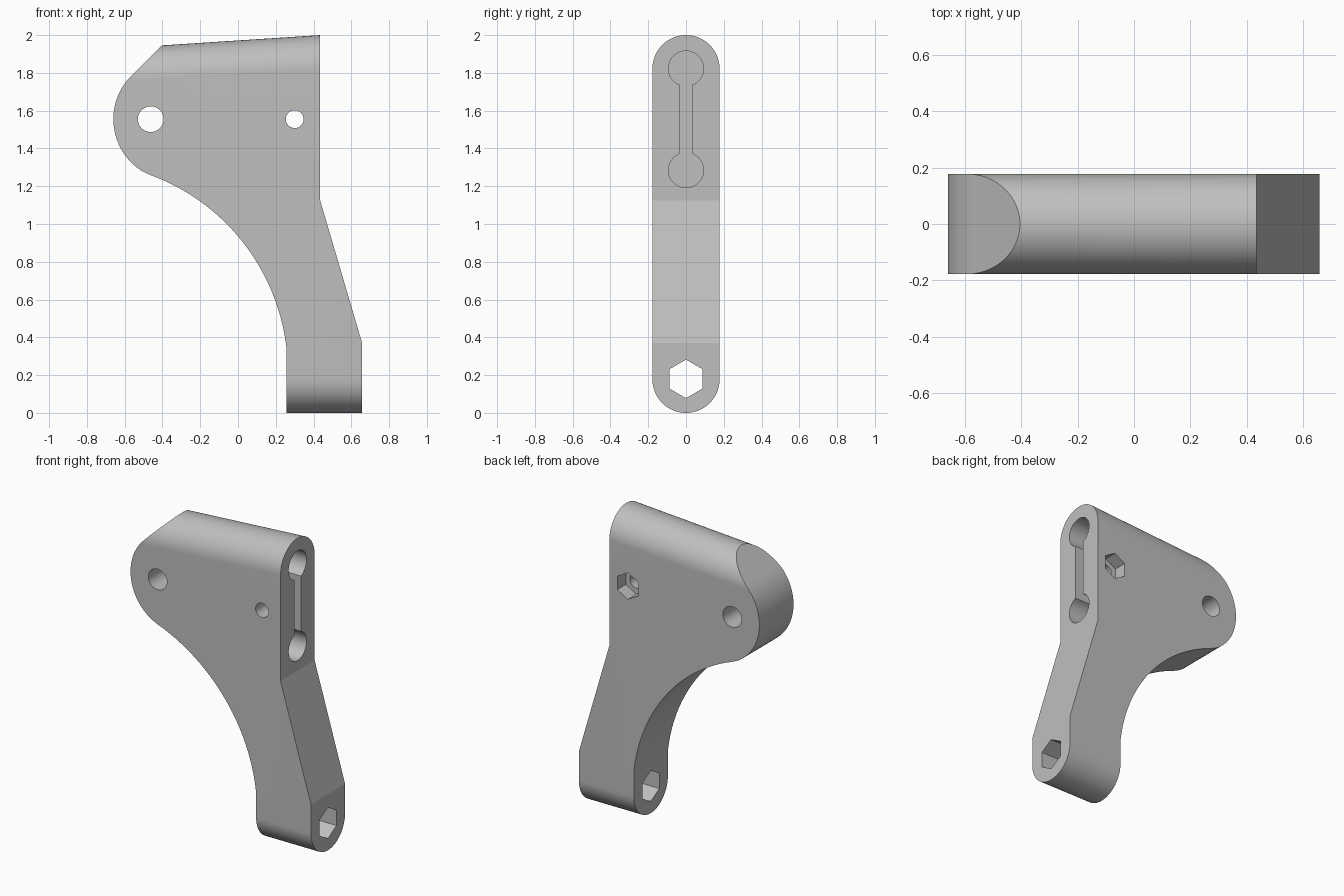
import bpy, bmesh
from math import sin, cos, asin, radians, degrees

cube = bpy.data.objects.get("Cube")
if cube:
    bpy.data.objects.remove(cube, do_unlink=True)

HALF = 0.178      # half thickness of the bracket
RIGHT = 0.435     # x of the upright mounting face
SLOPE = 0.065     # tilt of the rounded top


def arc(cu, cv, r, start, end, steps):
    """Points along an arc, angles in degrees."""
    angles = [radians(start + (end - start) * i / steps) for i in range(steps + 1)]
    return [(cu + r * cos(a), cv + r * sin(a)) for a in angles]


def ring(cu, cv, r, sides, start=0):
    return arc(cu, cv, r, start, start + 360, sides)[:-1]


def prism(name, points, axis, low, high):
    """Extrude a closed outline along x or y."""
    def place(u, v, t):
        return (t, u, v) if axis == "X" else (u, t, v)
    bm = bmesh.new()
    ends = [[bm.verts.new(place(u, v, t)) for u, v in points] for t in (low, high)]
    for end in ends:
        bm.faces.new(end)
    for i in range(len(points)):
        j = (i + 1) % len(points)
        bm.faces.new((ends[0][i], ends[0][j], ends[1][j], ends[1][i]))
    bmesh.ops.recalc_face_normals(bm, faces=bm.faces)
    mesh = bpy.data.meshes.new(name)
    bm.to_mesh(mesh)
    bm.free()
    obj = bpy.data.objects.new(name, mesh)
    bpy.context.collection.objects.link(obj)
    return obj


def combine(target, tool, operation):
    """Apply a boolean and discard the tool."""
    tool.hide_render = True
    mod = target.modifiers.new(operation, "BOOLEAN")
    mod.operation = operation
    mod.solver = "EXACT"
    mod.object = tool
    bpy.context.view_layer.objects.active = target
    bpy.ops.object.modifier_apply(modifier=mod.name)
    bpy.data.objects.remove(tool, do_unlink=True)


# Side profile: rounded nose, concave underside, foot and sloped back
profile = [(-0.2, 2.15)]
profile += arc(-0.335, 1.555, 0.325, 135, 237.5, 24)
profile += arc(-0.848, 0.216, 1.112, 70, 6.9, 24)
profile += [(0.258, -0.1), (0.657, -0.1), (0.657, 0.37), (RIGHT, 1.125), (RIGHT, 2.15)]
bracket = prism("bracket_body", profile, "Y", -0.3, 0.3)

# Stadium envelope rounds the foot and the tilted top
stadium = arc(0, 2 - HALF, HALF, 0, 180, 36) + arc(0, HALF, HALF, 180, 360, 36)
envelope = prism("rounding_envelope", stadium, "X", -1, 1)
for v in envelope.data.vertices:
    if v.co.z > 1:
        v.co.z += SLOPE * (v.co.x - RIGHT)
combine(bracket, envelope, "INTERSECT")

# Pivot hole, bolt hole, nut pocket at the back, hexagonal socket in the foot
cutters = [
    prism("pivot_hole", ring(-0.462, 1.555, 0.068, 48), "Y", -0.5, 0.5),
    prism("bolt_hole", ring(0.3, 1.555, 0.047, 48), "Y", -0.5, 0.5),
    prism("nut_pocket", ring(0.3, 1.555, 0.088, 6, 30), "Y", 0.09, 0.5),
    prism("foot_socket", ring(0, 0.18, 0.102, 6, 30), "X", -1, 1),
]

# Double-ended keyhole slot in the mounting face
R, NECK = 0.093, 0.034
a = degrees(asin(NECK / R))
keyhole = arc(0, 1.823, R, -90 + a, 270 - a, 44) + arc(0, 1.285, R, 90 + a, 450 - a, 44)
cutters.append(prism("keyhole_slot", keyhole, "X", RIGHT - 0.24, 0.8))

for cutter in cutters:
    combine(bracket, cutter, "DIFFERENCE")

# Plain grey finish
grey = bpy.data.materials.new("plain_grey")
grey.use_nodes = True
colour = (0.52, 0.52, 0.52, 1)
grey.diffuse_color = colour
grey.node_tree.nodes["Principled BSDF"].inputs["Base Color"].default_value = colour
bracket.data.materials.clear()
bracket.data.materials.append(grey)

bpy.ops.object.select_all(action="DESELECT")
bracket.select_set(True)
bpy.context.view_layer.objects.active = bracket
bpy.ops.object.shade_smooth_by_angle(angle=radians(12))
